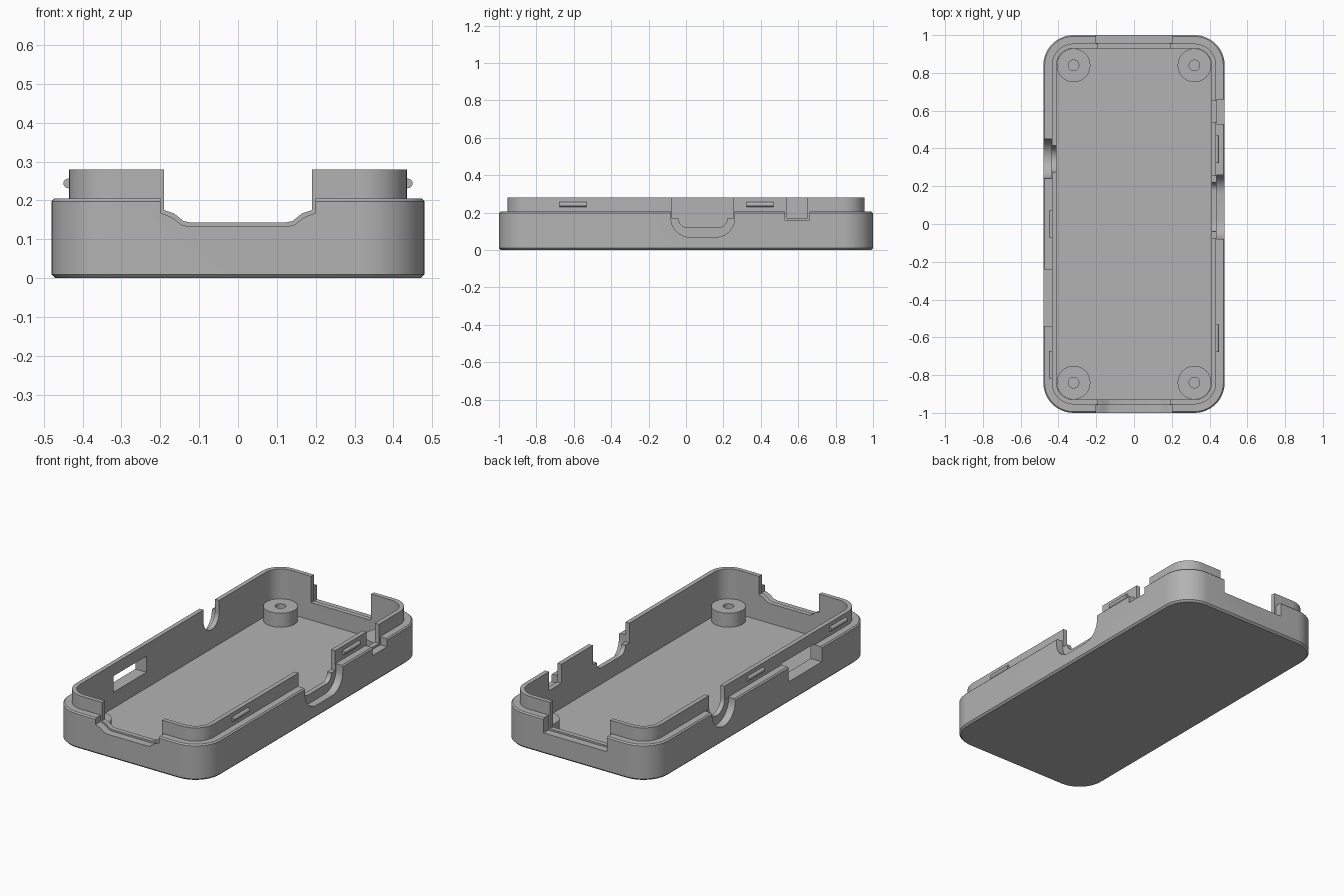
import bpy, bmesh, math
from mathutils import Vector

cube = bpy.data.objects.get("Cube")
if cube:
    bpy.data.objects.remove(cube, do_unlink=True)

grey = bpy.data.materials.new("grey plastic")
grey.use_nodes = True
colour = (0.45, 0.45, 0.45, 1)
grey.diffuse_color = colour
grey.node_tree.nodes["Principled BSDF"].inputs["Base Color"].default_value = colour

HALF_X, HALF_Y, CORNER = 0.48, 1.0, 0.16


def make_object(name, bm):
    bmesh.ops.recalc_face_normals(bm, faces=bm.faces)
    mesh = bpy.data.meshes.new(name)
    bm.to_mesh(mesh)
    bm.free()
    obj = bpy.data.objects.new(name, mesh)
    bpy.context.collection.objects.link(obj)
    mesh.materials.append(grey)
    return obj


def select_only(obj):
    bpy.ops.object.select_all(action="DESELECT")
    obj.select_set(True)
    bpy.context.view_layer.objects.active = obj


def smooth(obj):
    select_only(obj)
    bpy.ops.object.shade_smooth_by_angle(angle=math.radians(30))


def bridge(bm, rings):
    for a, b in zip(rings, rings[1:]):
        n = len(a)
        for i in range(n):
            j = (i + 1) % n
            bm.faces.new((a[i], a[j], b[j], b[i]))


def rounded_ring(bm, inset, z, steps=12):
    """Rounded rectangle loop, inset from the outer wall."""
    r = CORNER - inset
    ring = []
    for k, (sx, sy) in enumerate([(1, 1), (-1, 1), (-1, -1), (1, -1)]):
        for i in range(steps + 1):
            a = (k + i / steps) * math.pi / 2
            ring.append(bm.verts.new((sx * (HALF_X - CORNER) + r * math.cos(a),
                                      sy * (HALF_Y - CORNER) + r * math.sin(a), z)))
    return ring


# Tray shell: outer wall, ledge, raised lip, cavity and floor
bm = bmesh.new()
section = [(0.01, 0), (0, 0.01), (0, 0.198), (0.007, 0.205), (0.045, 0.205),
           (0.045, 0.28), (0.07, 0.28), (0.07, 0.03)]
rings = [rounded_ring(bm, inset, z) for inset, z in section]
bridge(bm, rings)
bm.faces.new(rings[0])
bm.faces.new(rings[-1])
tray = make_object("tray_shell", bm)


def cut(profile, side, deep):
    """Cut a (position along wall, z) profile through one wall, to a depth."""
    axis, sign = side
    reach = HALF_X if axis == "x" else HALF_Y
    bm = bmesh.new()
    loops = []
    for d in (reach + 0.05, reach - deep):
        loops.append([bm.verts.new((sign * d, u, z) if axis == "x" else (u, sign * d, z))
                      for u, z in profile])
    bridge(bm, loops)
    for loop in loops:
        bm.faces.new(loop)
    cutter = make_object("cutter", bm)
    cutter.hide_render = True
    mod = tray.modifiers.new("cut", "BOOLEAN")
    mod.operation, mod.solver, mod.object = "DIFFERENCE", "EXACT", cutter
    select_only(tray)
    bpy.ops.object.modifier_apply(modifier=mod.name)
    bpy.data.objects.remove(cutter, do_unlink=True)


def box(u0, u1, z0, z1=0.4):
    return [(u0, z0), (u1, z0), (u1, z1), (u0, z1)]


def u_shape(centre, half, bottom, r, steps=10):
    """Open-topped slot with rounded lower corners."""
    arc = [(half - r + r * math.sin(a), bottom + r - r * math.cos(a))
           for a in (math.pi / 2 * i / steps for i in range(steps + 1))]
    right = arc + [(half, 0.4)]
    left = [(-u, z) for u, z in reversed(right)]
    if half - r < 1e-5:
        left.pop()
    return [(centre + u, z) for u, z in left + right]


def mirrored(points):
    return points + [(-u, z) for u, z in reversed(points)]


SHALLOW, THROUGH = 0.043, 0.09
left, right, back, front = ("x", 1), ("x", -1), ("y", 1), ("y", -1)

# Front opening with sloped shoulders
cut(mirrored([(0.2, 0.4), (0.2, 0.168), (0.17, 0.157), (0.145, 0.137), (0.125, 0.133)]),
    front, SHALLOW)
cut(mirrored([(0.19, 0.4), (0.19, 0.175), (0.165, 0.167), (0.14, 0.147), (0.12, 0.143)]),
    front, THROUGH)

# Back opening
cut(box(-0.2, 0.2, 0.12), back, SHALLOW)
cut(box(-0.19, 0.19, 0.13), back, THROUGH)

# Left wall: wide plug recess and small square notch
cut(u_shape(0.09, 0.17, 0.07, 0.1), left, SHALLOW)
cut(box(-0.075, 0.255, 0.168), left, THROUGH)
cut(u_shape(0.09, 0.13, 0.122, 0.045), left, THROUGH)
cut(box(0.53, 0.66, 0.16), left, SHALLOW)
cut(box(0.54, 0.65, 0.172), left, THROUGH)

# Right wall: round plug recess and window under the lip
cut(u_shape(0.345, 0.105, 0.09, 0.105), right, SHALLOW)
cut(u_shape(0.345, 0.07, 0.14, 0.07), right, THROUGH)
cut(box(-0.54, -0.24, 0.12, 0.212), right, THROUGH)
smooth(tray)

# Screw bosses in the corners
for sx, side_name in ((1, "left"), (-1, "right")):
    for sy, end_name in ((1, "back"), (-1, "front")):
        bm = bmesh.new()
        rings = []
        for r, z in [(0.089, 0.025), (0.089, 0.11), (0.028, 0.11), (0.028, 0.032)]:
            rings.append([bm.verts.new((sx * 0.32 + r * math.cos(a), sy * 0.84 + r * math.sin(a), z))
                          for a in (math.tau * i / 40 for i in range(40))])
        bridge(bm, rings)
        bm.faces.new(rings[0])
        bm.faces.new(rings[-1])
        smooth(make_object(f"screw_boss_{end_name}_{side_name}", bm))

# Snap ridges along the lip
for x, y in ((0.437, 0.395), (0.437, -0.605), (-0.437, 0.0), (-0.437, -0.745)):
    bm = bmesh.new()
    bmesh.ops.create_cone(bm, cap_ends=True, segments=16, radius1=0.0125,
                          radius2=0.0125, depth=0.145)
    bmesh.ops.rotate(bm, verts=bm.verts, cent=(0, 0, 0),
                     matrix=Vector((0, 0, 1)).rotation_difference(Vector((0, 1, 0))).to_matrix())
    bmesh.ops.translate(bm, verts=bm.verts, vec=(x, y, 0.244))
    smooth(make_object("snap_ridge", bm))
